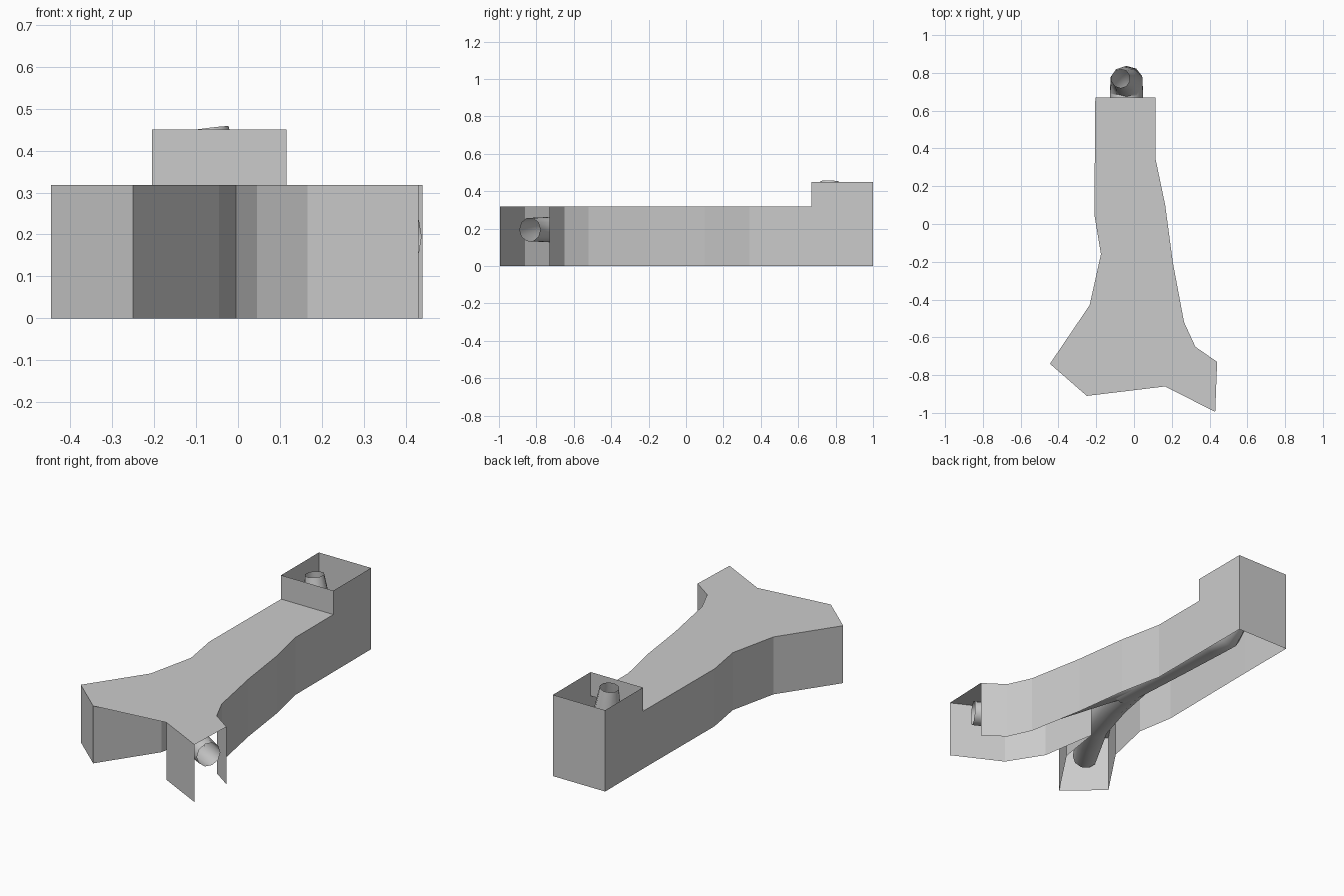
import bpy, bmesh
from math import cos, sin, tau, radians
from mathutils import Vector

if "Cube" in bpy.data.objects:
    bpy.data.objects.remove(bpy.data.objects["Cube"])

TOP, RIM = 0.318, 0.45


def finish(name, bm, smooth=False):
    mesh = bpy.data.meshes.new(name)
    bm.to_mesh(mesh)
    bm.free()
    ob = bpy.data.objects.new(name, mesh)
    bpy.context.collection.objects.link(ob)
    if smooth:
        bpy.ops.object.select_all(action='DESELECT')
        ob.select_set(True)
        bpy.context.view_layer.objects.active = ob
        bpy.ops.object.shade_smooth_by_angle(angle=radians(50))
    return ob


def walls(name, pts, z0, z1, closed=False):
    """Thin upright walls along a plan outline."""
    bm = bmesh.new()
    lo = [bm.verts.new((x, y, z0)) for x, y in pts]
    hi = [bm.verts.new((x, y, z1)) for x, y in pts]
    n = len(pts)
    for i in range(n if closed else n - 1):
        j = (i + 1) % n
        bm.faces.new((lo[i], lo[j], hi[j], hi[i]))
    return finish(name, bm)


def tube(name, path, ref, sides=10):
    """Open tapering tube through (x, y, z, radius) points."""
    bm = bmesh.new()
    pos = [Vector(p[:3]) for p in path]
    rings = []
    for i, p in enumerate(path):
        t = (pos[min(i + 1, len(pos) - 1)] - pos[max(i - 1, 0)]).normalized()
        u = t.cross(Vector(ref)).normalized()
        v = t.cross(u)
        rings.append([bm.verts.new(pos[i] + p[3] * (u * cos(tau * k / sides) + v * sin(tau * k / sides)))
                      for k in range(sides)])
    for a, b in zip(rings, rings[1:]):
        for k in range(sides):
            m = (k + 1) % sides
            bm.faces.new((a[k], a[m], b[m], b[k]))
    bmesh.ops.recalc_face_normals(bm, faces=bm.faces)
    return finish(name, bm, True)


# Forked casing outline, starting and ending at the open end of the right leg
left = [(0.115, 0.67), (-0.205, 0.67), (-0.21, 0.05), (-0.175, -0.16),
        (-0.235, -0.43), (-0.445, -0.74), (-0.25, -0.91), (-0.045, -0.605),
        (-0.005, -0.355), (0.045, -0.67), (0.165, -0.86), (0.43, -0.995)]
right = [(0.44, -0.73), (0.325, -0.65), (0.265, -0.52), (0.205, -0.2),
         (0.165, 0.1), (0.115, 0.34), (0.115, 0.67)]
walls("casing_left_wall", left[1:], 0, TOP)
walls("casing_right_wall", right, 0, TOP)

# Casing lid
bm = bmesh.new()
bm.faces.new([bm.verts.new((x, y, TOP)) for x, y in left + right[:-1]])
bmesh.ops.triangulate(bm, faces=bm.faces)
finish("casing_lid", bm)

# Raised open box at the back, with a short step wall in front
walls("back_box", [(-0.205, 0.67), (-0.205, 1), (0.115, 1), (0.115, 0.67)], 0, RIM)
walls("box_step", [(-0.205, 0.67), (0.115, 0.67)], TOP, RIM)

# Inner pipe: upright inlet, elbow, trunk and two branches
tube("trunk_pipe", [(-0.07, 0.77, 0.452, 0.05), (-0.055, 0.765, 0.33, 0.068),
                    (-0.04, 0.755, 0.22, 0.088), (-0.04, 0.70, 0.17, 0.092),
                    (-0.04, 0.60, 0.175, 0.09), (-0.03, 0.3, 0.18, 0.09),
                    (-0.01, -0.12, 0.185, 0.09)], (1, 0, 0))
tube("left_branch_pipe", [(-0.02, 0.02, 0.185, 0.085), (-0.07, -0.25, 0.185, 0.085),
                          (-0.15, -0.5, 0.185, 0.08), (-0.24, -0.65, 0.185, 0.075),
                          (-0.335, -0.80, 0.185, 0.065)], (0, 0, 1))
tube("right_branch_pipe", [(-0.01, 0.02, 0.185, 0.085), (0.08, -0.3, 0.185, 0.08),
                           (0.14, -0.55, 0.19, 0.075), (0.24, -0.74, 0.195, 0.07),
                           (0.405, -0.835, 0.195, 0.065)], (0, 0, 1))
